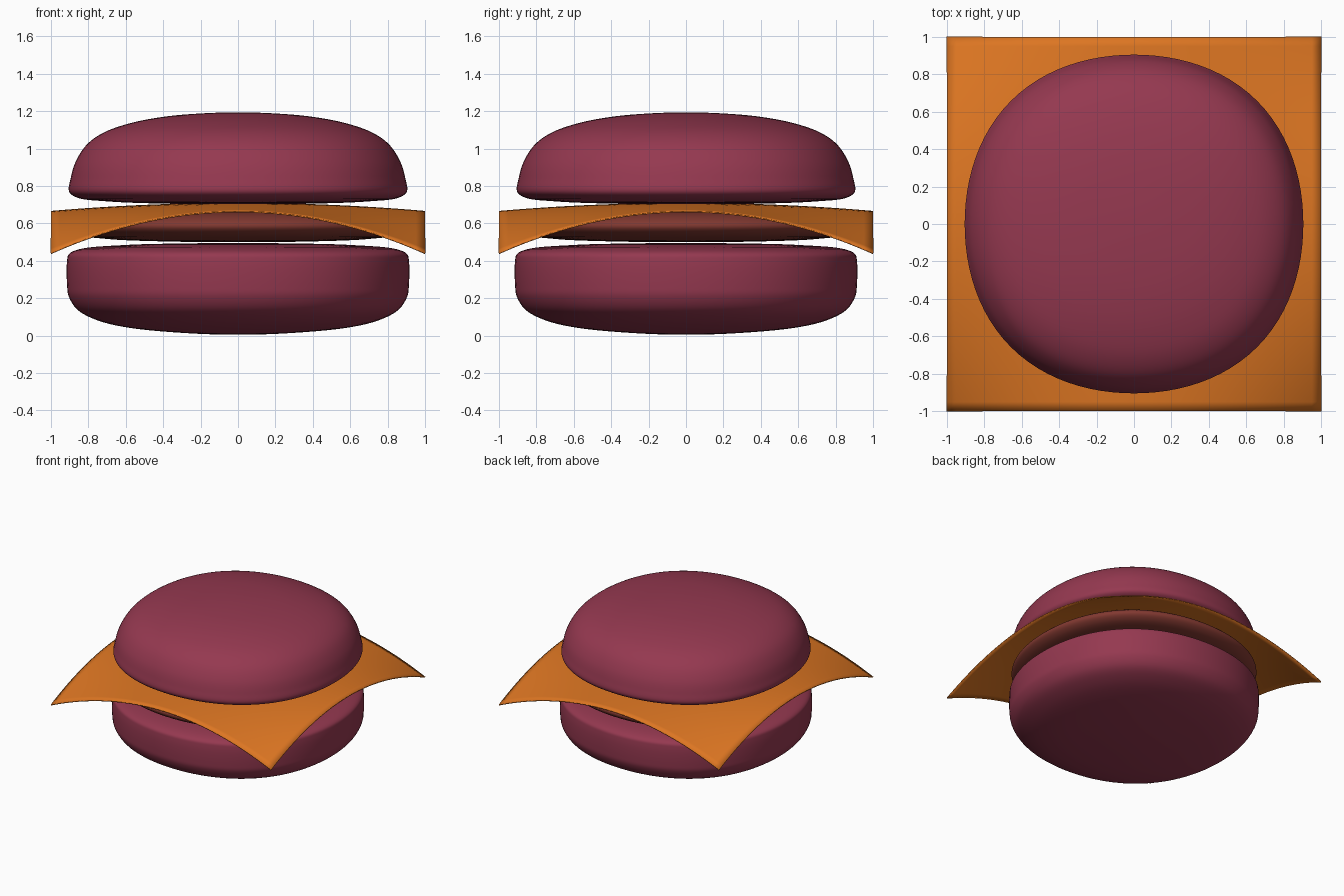
import bpy, bmesh, math
from mathutils import Vector

if "Cube" in bpy.data.objects:
    bpy.data.objects.remove(bpy.data.objects["Cube"])


def material(name, rgb):
    m = bpy.data.materials.new(name)
    m.diffuse_color = (*rgb, 1)
    m.use_nodes = True
    m.node_tree.nodes["Principled BSDF"].inputs["Base Color"].default_value = m.diffuse_color
    return m


BUN = material("bun", (0.30, 0.04, 0.08))
MEAT = material("meat", (0.22, 0.04, 0.03))
CHEESE = material("cheese", (0.72, 0.18, 0.016))


def finish(name, bm, mat):
    bmesh.ops.recalc_face_normals(bm, faces=bm.faces)
    me = bpy.data.meshes.new(name)
    bm.to_mesh(me)
    bm.free()
    ob = bpy.data.objects.new(name, me)
    bpy.context.collection.objects.link(ob)
    me.materials.append(mat)
    for p in me.polygons:
        p.use_smooth = True
    return ob


def spline(pts, steps=6):
    # smooth curve through the profile points, mirrored across the axis at its ends
    p = [Vector(q) for q in pts]
    p = [Vector((-p[1].x, p[1].y))] + p + [Vector((-p[-2].x, p[-2].y))]
    out = []
    for a, b, c, d in zip(p, p[1:], p[2:], p[3:]):
        # centripetal tangents avoid overshoot with uneven spacing
        t1, t2, t3 = ((v - u).length ** 0.5 for u, v in ((a, b), (b, c), (c, d)))
        m1 = ((b - a) / t1 - (c - a) / (t1 + t2) + (c - b) / t2) * t2
        m2 = ((c - b) / t2 - (d - b) / (t2 + t3) + (d - c) / t3) * t2
        for i in range(steps):
            t = i / steps
            out.append((2*t**3 - 3*t*t + 1) * b + (t**3 - 2*t*t + t) * m1
                       + (3*t*t - 2*t**3) * c + (t**3 - t*t) * m2)
    return out + [p[-2]]


def round_slab(name, profile, mat, sides=96):
    # lathe with a very slightly squared plan
    bm = bmesh.new()
    pts = spline(profile)
    rings = []
    for q in pts[1:-1]:
        ring = []
        for i in range(sides):
            a = 2 * math.pi * i / sides
            r = q.x * (1 + 0.028 * math.sin(2 * a) ** 2)
            ring.append(bm.verts.new((r * math.cos(a), r * math.sin(a), q.y)))
        rings.append(ring)
    bottom = bm.verts.new((0, 0, pts[0].y))
    top = bm.verts.new((0, 0, pts[-1].y))
    for i in range(sides):
        j = (i + 1) % sides
        for lo, hi in zip(rings, rings[1:]):
            bm.faces.new((lo[i], lo[j], hi[j], hi[i]))
        bm.faces.new((bottom, rings[0][j], rings[0][i]))
        bm.faces.new((top, rings[-1][i], rings[-1][j]))
    return finish(name, bm, mat)


# Buns and patty, profiles given as (radius, height) from bottom to top
round_slab("bottom_bun", [(0, 0.005), (0.3, 0.015), (0.6, 0.045), (0.76, 0.085),
                          (0.86, 0.14), (0.905, 0.21), (0.914, 0.27), (0.914, 0.40),
                          (0.905, 0.435), (0.85, 0.462), (0.6, 0.485), (0.3, 0.493),
                          (0, 0.495)], BUN)
round_slab("patty", [(0, 0.50), (0.4, 0.504), (0.7, 0.517), (0.85, 0.54),
                     (0.895, 0.575), (0.895, 0.60), (0.84, 0.64), (0.7, 0.67),
                     (0.4, 0.69), (0, 0.695)], MEAT)
round_slab("top_bun", [(0, 0.703), (0.4, 0.706), (0.7, 0.718), (0.86, 0.738),
                       (0.903, 0.77), (0.895, 0.84), (0.868, 0.93), (0.81, 1.02),
                       (0.72, 1.085), (0.58, 1.135), (0.4, 1.17), (0.2, 1.188),
                       (0, 1.194)], BUN)

# Cheese slice: square sheet with drooping corners
bm = bmesh.new()
bmesh.ops.create_grid(bm, x_segments=40, y_segments=40, size=1)
for v in bm.verts:
    x2, y2 = v.co.x ** 2, v.co.y ** 2
    v.co.z = 0.706 - 0.043 * (x2 + y2) - 0.18 * x2 * y2
cheese = finish("cheese_slice", bm, CHEESE)
mod = cheese.modifiers.new("thickness", "SOLIDIFY")
mod.thickness = 0.008
mod.offset = 0
